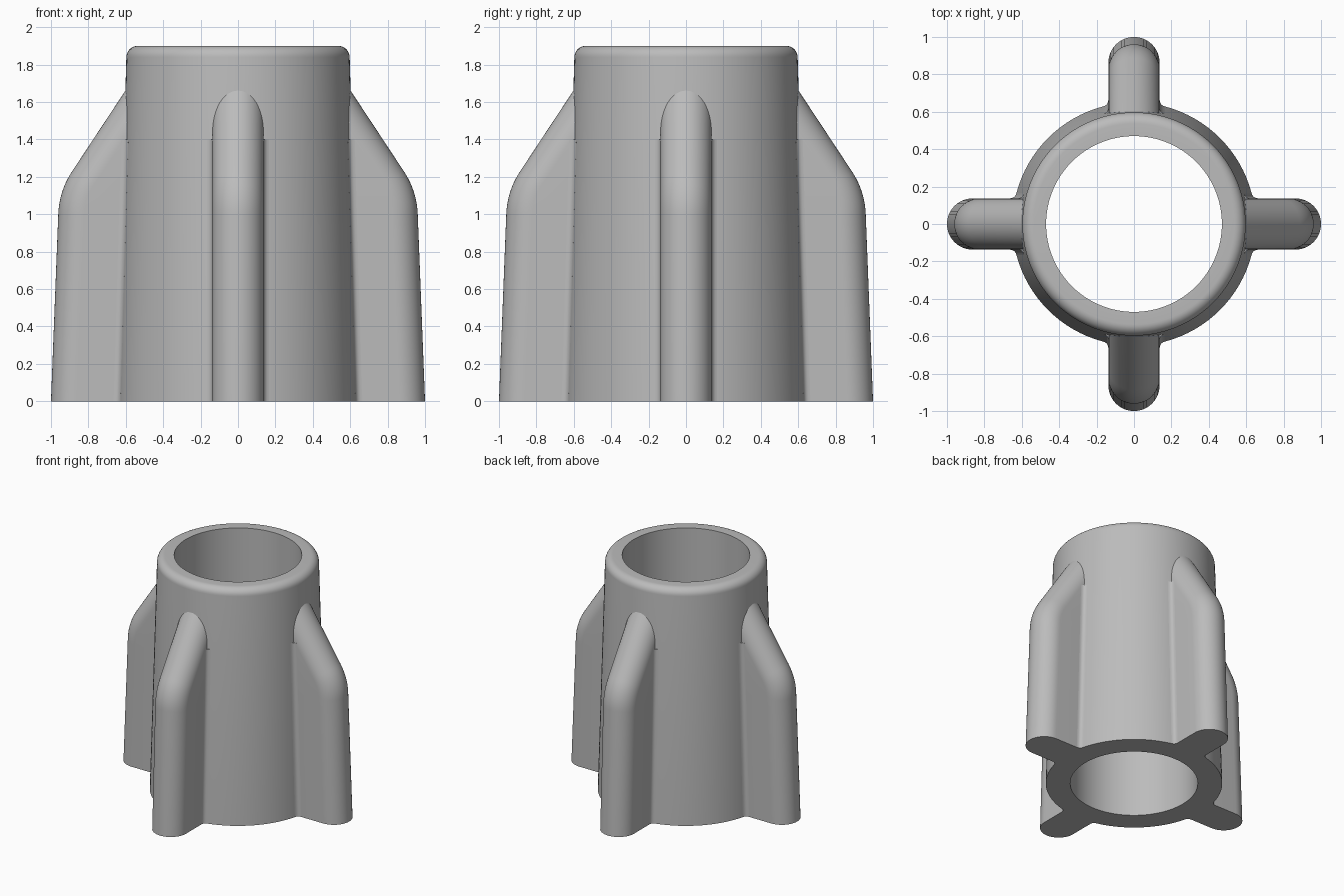
import bpy, bmesh, math
from mathutils import Vector, Matrix

cube = bpy.data.objects.get("Cube")
if cube:
    bpy.data.objects.remove(cube)

HOLE, FOOT, RIM, HEIGHT, ROUND = 0.47, 0.65, 0.597, 1.90, 0.06
FIN_R, ROOT = 0.137, 0.53     # fin half thickness, depth of its buried root

grey = bpy.data.materials.new("plain grey")
grey.use_nodes = True
colour = (0.5, 0.5, 0.5, 1)
grey.diffuse_color = colour
grey.node_tree.nodes["Principled BSDF"].inputs["Base Color"].default_value = colour


def finish(name, bm, angle=30):
    bmesh.ops.remove_doubles(bm, verts=bm.verts, dist=1e-5)
    bmesh.ops.recalc_face_normals(bm, faces=bm.faces)
    mesh = bpy.data.meshes.new(name)
    bm.to_mesh(mesh)
    bm.free()
    mesh.materials.append(grey)
    obj = bpy.data.objects.new(name, mesh)
    bpy.context.collection.objects.link(obj)
    bpy.ops.object.select_all(action='DESELECT')
    obj.select_set(True)
    bpy.context.view_layer.objects.active = obj
    bpy.ops.object.shade_smooth_by_angle(angle=math.radians(angle))
    return obj


def loft(bm, rings, turn):
    """Solid skin through closed rings, capped at both ends."""
    rows = [[bm.verts.new(turn @ p) for p in ring] for ring in rings]
    for a, b in zip(rows, rows[1:]):
        for i in range(len(a)):
            j = (i + 1) % len(a)
            bm.faces.new((a[i], a[j], b[j], b[i]))
    bm.faces.new(rows[0])
    bm.faces.new(rows[-1])


# Tapered tube with a rounded rim, spun around z
profile = [(HOLE, 0), (FOOT, 0)]
for k in range(9):
    a = math.radians(90 * k / 8)
    profile.append((RIM - ROUND + ROUND * math.cos(a), HEIGHT - ROUND + ROUND * math.sin(a)))
profile.append((HOLE, HEIGHT))
bm = bmesh.new()
pts = [bm.verts.new((r, 0, z)) for r, z in profile]
edges = [bm.edges.new((pts[i], pts[(i + 1) % len(pts)])) for i in range(len(pts))]
bmesh.ops.spin(bm, geom=pts + edges, cent=(0, 0, 0), axis=(0, 0, 1),
               angle=math.tau, steps=96, use_merge=False)
finish("tube_body", bm)

# Outer edge of a fin: steep line, soft bend, slope into the tube
foot, bend_a = Vector((1.0, 0, 0)), Vector((0.961, 0, 1.0))
corner, bend_b = Vector((0.956, 0, 1.125)), Vector((0.888, 0, 1.228))
path = [(foot, (bend_a - foot).normalized())]
for k in range(11):
    t = k / 10
    p = bend_a * (1 - t) ** 2 + corner * 2 * t * (1 - t) + bend_b * t * t
    d = (corner - bend_a) * (1 - t) + (bend_b - corner) * t
    path.append((p, d.normalized()))
slope = path[-1][1]
path.append((bend_b, slope))


def fin_ring(index):
    p, d = path[index]
    inward = Vector((-d.z, 0, d.x))
    ring = []
    for k in range(25):
        a = math.radians(-90 + 180 * k / 24)
        q = p + inward * FIN_R * (1 - math.cos(a)) + Vector((0, FIN_R * math.sin(a), 0))
        if index == 0:                      # trim flat on the ground
            q -= d * (q.z / d.z)
        elif index == len(path) - 1:        # run on until buried in the tube
            q += d * ((ROOT - q.x) / d.x)
        ring.append(q)
    for q in (ring[-1], ring[0]):
        ring.append(Vector((ROOT, q.y, q.z)))
    return ring


def fillet_ring(z, side):
    """Small concave blend between fin side and tube wall."""
    s = 0.03
    wall = FOOT + (RIM - FOOT) * z / (HEIGHT - ROUND)
    x0 = math.sqrt(wall ** 2 - FIN_R ** 2)
    y1 = FIN_R + s
    x1 = math.sqrt(wall ** 2 - y1 ** 2)
    ring = [Vector((x0 - s, side * (FIN_R - s), z))]
    start, mid, end = (x0 + s, FIN_R), (x0, FIN_R), (x1, y1)
    for k in range(6):
        t = k / 5
        x, y = (start[i] * (1 - t) ** 2 + mid[i] * 2 * t * (1 - t) + end[i] * t * t
                for i in (0, 1))
        ring.append(Vector((x, side * y, z)))
    return ring


# Four equal fins, each with a blend on both sides
for n, place in enumerate(("left", "back", "right", "front")):
    turn = Matrix.Rotation(math.pi / 2 * n, 3, 'Z')
    bm = bmesh.new()
    loft(bm, [fin_ring(i) for i in range(len(path))], turn)
    finish(place + "_fin", bm)
    bm = bmesh.new()
    for side in (-1, 1):
        loft(bm, [fillet_ring(z, side) for z in (0, 1.40)], turn)
    finish(place + "_fin_blend", bm)
